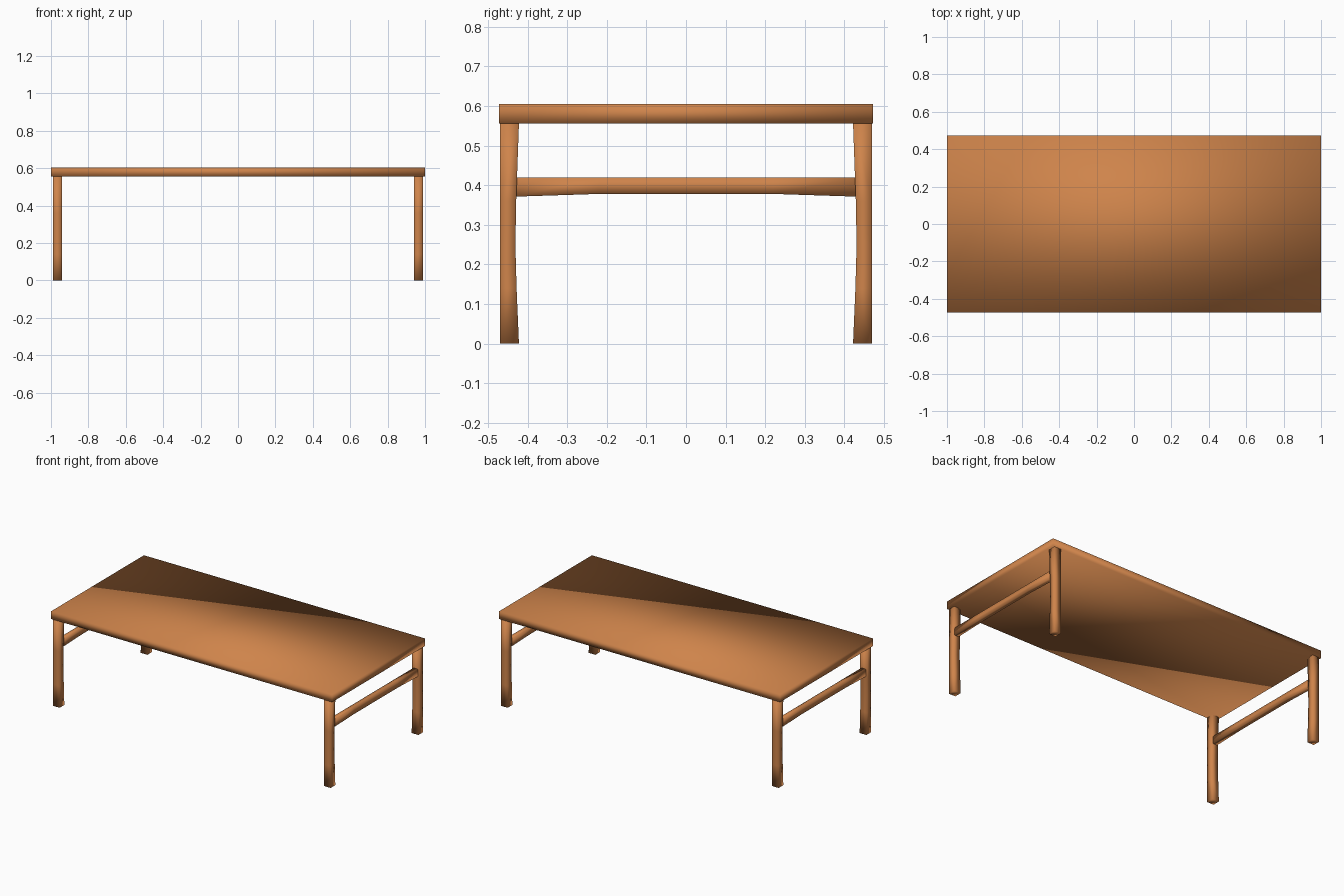
import bpy, bmesh

if "Cube" in bpy.data.objects:
    bpy.data.objects.remove(bpy.data.objects["Cube"])

wood = bpy.data.materials.new("warm_wood")
wood.diffuse_color = (0.62, 0.23, 0.07, 1)
wood.use_nodes = True
wood.node_tree.nodes["Principled BSDF"].inputs["Base Color"].default_value = wood.diffuse_color


def loft(name, rings):
    """Skin a list of four-cornered rings into a closed, smooth-shaded bar."""
    bm = bmesh.new()
    loops = [[bm.verts.new(p) for p in ring] for ring in rings]
    for a, b in zip(loops, loops[1:]):
        for i in range(4):
            j = (i + 1) % 4
            bm.faces.new((a[i], a[j], b[j], b[i]))
    bm.faces.new(loops[0])
    bm.faces.new(loops[-1])
    bmesh.ops.recalc_face_normals(bm, faces=bm.faces[:])
    for f in bm.faces:
        f.smooth = True
    mesh = bpy.data.meshes.new(name)
    bm.to_mesh(mesh)
    bm.free()
    mesh.materials.append(wood)
    obj = bpy.data.objects.new(name, mesh)
    bpy.context.collection.objects.link(obj)
    return obj


# Table top slab
loft("table_top", [[(-1, -0.472, z), (1, -0.472, z), (1, 0.472, z), (-1, 0.472, z)]
                   for z in (0.556, 0.605)])

# Legs: straight outer face, inner face waisted at mid height (height, depth)
WAIST = [(0, 0.048), (0.14, 0.042), (0.25, 0.039), (0.36, 0.041), (0.556, 0.048)]
for sx, side in ((-1, "left"), (1, "right")):
    for sy, end in ((-1, "front"), (1, "back")):
        rings = []
        for z, d in WAIST:
            x0, x1, y0, y1 = sx * 0.94, sx * 0.988, sy * 0.47, sy * (0.47 - d)
            rings.append([(x0, y0, z), (x1, y0, z), (x1, y1, z), (x0, y1, z)])
        loft(f"{end}_{side}_leg", rings)

    # Stretcher between the legs, slightly arched underneath
    rings = []
    for y, low in ((-0.435, 0.371), (-0.22, 0.378), (0.22, 0.378), (0.435, 0.371)):
        x0, x1 = sx * 0.95, sx * 0.98
        rings.append([(x0, y, low), (x1, y, low), (x1, y, 0.42), (x0, y, 0.42)])
    loft(f"{side}_stretcher", rings)
